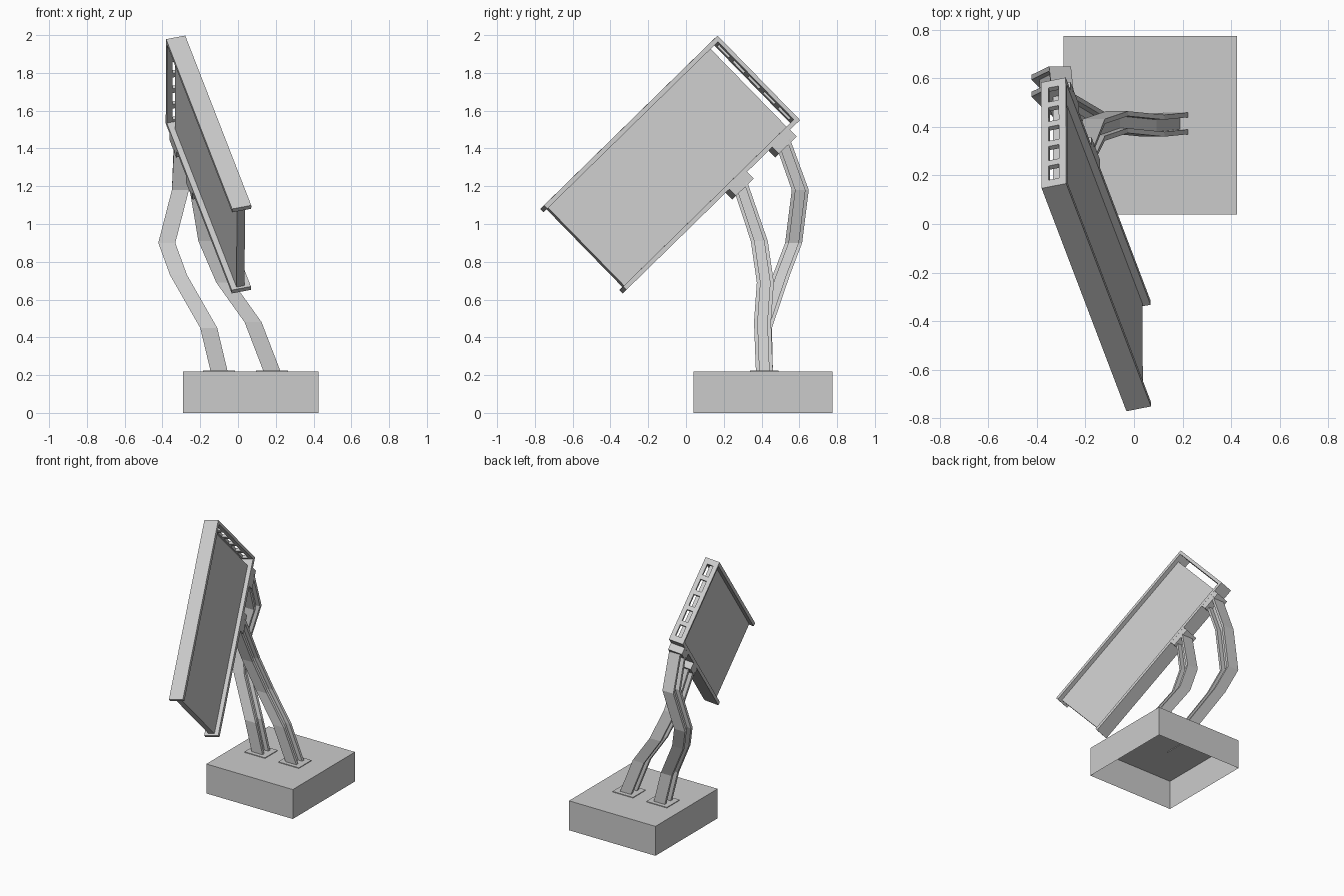
import bpy, bmesh
from mathutils import Vector, Matrix

if "Cube" in bpy.data.objects:
    bpy.data.objects.remove(bpy.data.objects["Cube"])

# tilted frame of the board: u = long way down, v = short way, n = thickness
U = Vector((0.35, -0.92, -0.90)).normalized()
N = U.cross(Vector((0, 0.69, -0.724))).normalized()
V = N.cross(U)
ORIGIN = Vector((-0.33, 0.157, 1.988))
BOARD = Matrix((U, V, N)).transposed().to_4x4()
BOARD.translation = ORIGIN
LENGTH, WIDTH, DEPTH, RAIL = 1.332, 0.625, 0.105, 0.025


def finish(name, bm):
    bmesh.ops.recalc_face_normals(bm, faces=bm.faces)
    mesh = bpy.data.meshes.new(name)
    bm.to_mesh(mesh)
    bm.free()
    ob = bpy.data.objects.new(name, mesh)
    bpy.context.collection.objects.link(ob)
    return ob


def add_box(bm, lo, hi, matrix=Matrix()):
    lo, hi = Vector(lo), Vector(hi)
    place = matrix @ Matrix.Translation((lo + hi) / 2) @ Matrix.Diagonal((*(hi - lo), 1))
    return bmesh.ops.create_cube(bm, size=1, matrix=place)


def box(name, lo, hi, matrix=Matrix()):
    bm = bmesh.new()
    add_box(bm, lo, hi, matrix)
    return finish(name, bm)


# base block, open underneath
bm = bmesh.new()
add_box(bm, (-0.29, 0.04, 0), (0.425, 0.775, 0.22))
bm.normal_update()
bmesh.ops.delete(bm, geom=[f for f in bm.faces if f.normal.z < -0.9], context='FACES_ONLY')
finish("base", bm)

# board: thin web between two wide rails
h = DEPTH / 2
box("board_web", (0.07, RAIL, -0.022), (LENGTH - 0.015, WIDTH - RAIL, 0.022), BOARD)
box("upper_rail", (0, 0, -h), (LENGTH, RAIL, h), BOARD)
box("lower_rail", (0, WIDTH - RAIL, -h), (LENGTH, WIDTH, h), BOARD)

# slotted end plate: two side strips joined by rungs, five slots
bm = bmesh.new()
for s in (-1, 1):
    a, b = sorted((s * 0.022, s * h))
    add_box(bm, (0, RAIL, a), (0.022, WIDTH - RAIL, b), BOARD)
step = (WIDTH - 2 * RAIL) / 5
for i in range(6):
    c = RAIL + i * step
    add_box(bm, (0, max(RAIL, c - 0.016), -0.022),
            (0.022, min(WIDTH - RAIL, c + 0.016), 0.022), BOARD)
finish("slotted_end", bm)

# H-shaped leg cross-section
X, Y, T, W = 0.045, 0.045, 0.02, 0.012
H = [(-X, -Y), (X, -Y), (X, T - Y), (W, T - Y), (W, Y - T), (X, Y - T),
     (X, Y), (-X, Y), (-X, Y - T), (-W, Y - T), (-W, T - Y), (-X, T - Y)]


def leg(name, path):
    bm = bmesh.new()
    rings = []
    for i, p in enumerate(path):
        # the last ring tilts to meet the rail
        across = Vector((0, 0.71, 0.70)) if i == len(path) - 1 else Vector((0, 1, 0))
        rings.append([bm.verts.new(Vector(p) + Vector((x, 0, 0)) + across * y) for x, y in H])
    for a, b in zip(rings, rings[1:]):
        for i in range(12):
            j = (i + 1) % 12
            bm.faces.new((a[i], a[j], b[j], b[i]))
    bm.faces.new(rings[0])
    bm.faces.new(rings[-1])
    finish(name, bm)


LEGS = {
    "left": (0.144, [(-0.10, 0.415, 0.22), (-0.155, 0.41, 0.45), (-0.315, 0.505, 0.73),
                     (-0.377, 0.57, 0.90), (-0.305, 0.605, 1.18)]),
    "right": (0.474, [(0.18, 0.415, 0.22), (0.08, 0.405, 0.48), (-0.07, 0.42, 0.69),
                      (-0.165, 0.388, 0.91)]),
}
for side, (t, path) in LEGS.items():
    # clamp block under the lower rail
    box(side + "_clamp", (t - 0.068, WIDTH - 0.004, -0.052), (t + 0.068, WIDTH + 0.05, 0.052), BOARD)
    leg(side + "_leg", path + [BOARD @ Vector((t, WIDTH + 0.035, 0))])
    # foot plate
    x, y, z = path[0]
    box(side + "_foot_plate", (x - 0.085, y - 0.075, z - 0.005), (x + 0.085, y + 0.075, z + 0.005))
